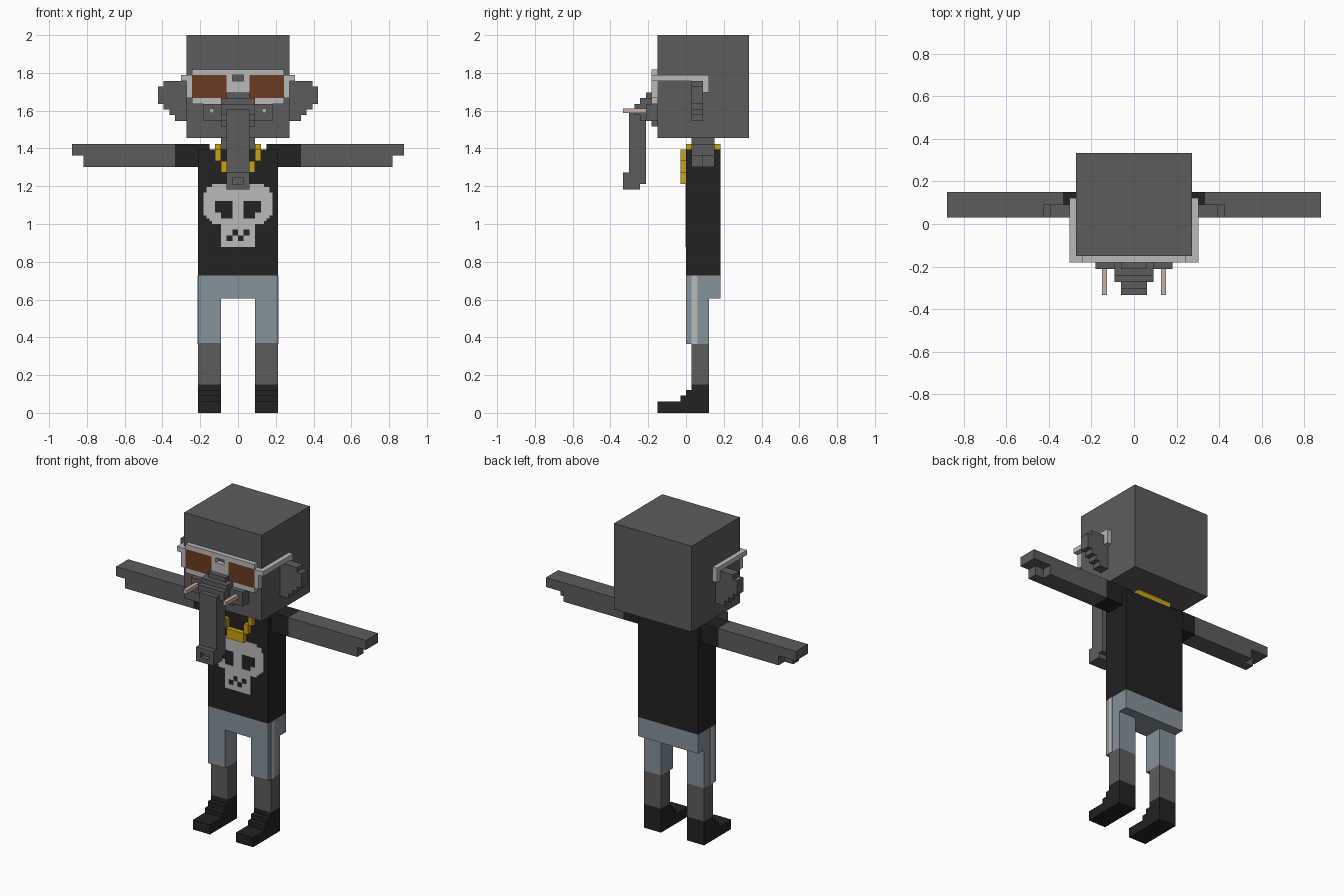
import bpy, bmesh

if "Cube" in bpy.data.objects:
    bpy.data.objects.remove(bpy.data.objects["Cube"])

V = 2 / 66  # one block of the grid


def material(name, r, g, b):
    m = bpy.data.materials.new(name)
    m.diffuse_color = (r, g, b, 1)
    m.use_nodes = True
    m.node_tree.nodes["Principled BSDF"].inputs["Base Color"].default_value = m.diffuse_color
    return m


GREY = material("grey skin", 0.108, 0.108, 0.108)
BLACK = material("black cloth", 0.016, 0.016, 0.016)
BLUE = material("faded denim", 0.235, 0.29, 0.325)
WHITE = material("pale grey", 0.49, 0.49, 0.49)
GOLD = material("gold", 0.60, 0.37, 0.006)
BROWN = material("brown lens", 0.15, 0.044, 0.014)
IVORY = material("ivory", 0.58, 0.445, 0.376)


def part(name, mat, boxes, mirror=False):
    """Join boxes (x0, x1, y0, y1, z0, z1) in grid units into one object."""
    boxes = list(boxes)
    if mirror:
        boxes += [(-b[1], -b[0]) + tuple(b[2:]) for b in boxes]
    bm = bmesh.new()
    for x0, x1, y0, y1, z0, z1 in boxes:
        cube = bmesh.ops.create_cube(bm, size=1)["verts"]
        for v in cube:
            v.co = (V * (x1 if v.co.x > 0 else x0),
                    V * (y1 if v.co.y > 0 else y0),
                    V * (z1 if v.co.z > 0 else z0))
    me = bpy.data.meshes.new(name)
    bm.to_mesh(me)
    bm.free()
    me.materials.append(mat)
    ob = bpy.data.objects.new(name, me)
    bpy.context.collection.objects.link(ob)
    return ob


# Head, neck and ears
part("head", GREY, [(-9, 9, -5, 11, 48, 66)])
part("neck", GREY, [(-3, 3, 1, 5, 46, 48)])
part("ears", GREY, [(9, x, 1, 3, z0, z1) for x, z0, z1 in
                    ((13, 57, 58), (14, 54, 57), (13, 53, 54), (12, 52, 53), (11, 51, 52))], True)

# Muzzle and trunk, with a recessed nostril in the tip
part("muzzle", GREY, [(-6, 6, -7, -5, 51, 54), (-3, 3, -6, -5, 50, 51),
                      (-2, 2, -7, -5, 55, 56), (-3, 3, -8, -5, 51, 55),
                      (-3, 3, -9, -8, 52, 54)])
part("trunk", GREY, [(-2, 2, -10, -7, 40, 53), (-2, 2, -10, -8, 39, 40)])
part("trunk_tip", GREY, [(-2, 2, -11, -10, 39, 40), (-2, 2, -11, -10, 41, 42),
                         (-2, -1, -11, -10, 40, 41), (1, 2, -11, -10, 40, 41)])
part("tusks", IVORY, [(4.2, 5, -11, -7, 52.4, 53.2)], True)

# Glasses
part("glasses_frame", WHITE, [(0, 8, -6, -5, 59, 60), (1, 2, -6, -5, 56, 59),
                              (0, 1, -6, -5, 56, 58), (2, 8, -6, -5, 54, 55),
                              (8, 9, -6, -5, 55, 59)], True)
part("glasses_temples", WHITE, [(9, 10, -6, 4, 58, 59), (9, 10, 3, 4, 56, 58)], True)
part("lenses", BROWN, [(2, 8, -6, -5, 55, 59)], True)

# Shirt with short sleeves
part("shirt", BLACK, [(-7, 7, 0, 6, 24, 46)])
part("sleeves", BLACK, [(7, 11, 1, 5, 43, 47), (5, 7, 1, 5, 46, 47)], True)

# Arms: flat fingers on top, thumb side longer at the front
part("arms", GREY, [(11, 29, 1, 5, 45, 47), (11, 27, 1, 3, 43, 45),
                    (11, 25, 3, 5, 43, 45)], True)

# Chain round the neck
part("chain", GOLD, [(3, 4, 0, 6, 46, 47), (0, 3, 5, 6, 46, 47), (3, 4, -1, 0, 44, 46),
                     (2, 3, -1, 0, 42, 44), (0, 2, -1, 0, 40, 42)], True)

# Skull print on the shirt: thin plates, gaps left for eyes and teeth
F = (-0.1, 0)
skull = ((0, 4.5, 39.5, 40), (0, 5.5, 38.5, 39.5), (0, 6, 37, 38.5), (0, 1, 34, 37),
         (4, 6, 35, 37), (3, 6, 34.5, 35), (3, 5.5, 34, 34.5), (0, 5, 33.5, 34),
         (0, 4.5, 33, 33.5))
part("skull_print", WHITE, [(a, b) + F + (c, d) for a, b, c, d in skull], True)
gaps = {(-1, 31), (1, 31), (-2, 30), (0, 30)}
part("skull_jaw", WHITE, [(x, x + 1) + F + (z, z + 1) for x in range(-3, 3)
                          for z in range(29, 33) if (x, z) not in gaps])

# Shorts with side stripe
part("shorts", BLUE, [(0, 7, 0, 6, 20, 24), (3, 7, 0, 4, 12, 20)], True)
part("shorts_stripe", WHITE, [(7, 7.1, 1, 2, 12, 24)], True)

# Legs and stepped shoes
part("legs", GREY, [(3, 7, 1, 4, 5, 12)], True)
part("shoes", BLACK, [(3, 7, y, 4, z0, z1) for y, z0, z1 in
                      ((-5, 0, 2), (-1, 2, 3), (0, 3, 4), (1, 4, 5))], True)
